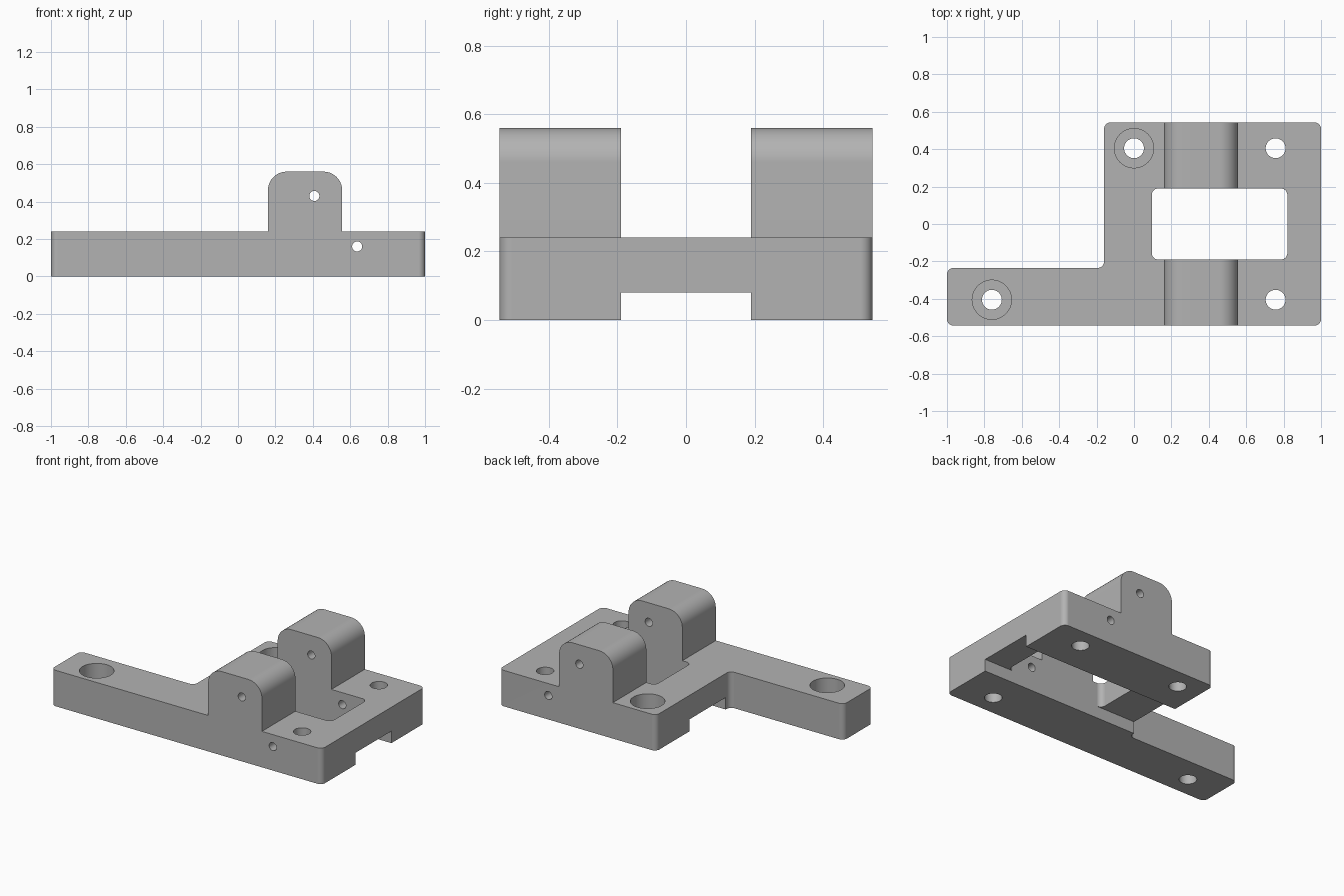
import bpy, bmesh, math
from mathutils import Vector

if "Cube" in bpy.data.objects:
    bpy.data.objects.remove(bpy.data.objects["Cube"])

HALF_Y = 0.543
STEPS = 10


def rounded(points):
    """Outline from (a, b, radius) corners, with each corner filleted."""
    out = []
    n = len(points)
    for i, (a, b, r) in enumerate(points):
        p = Vector((a, b))
        if r == 0:
            out.append(p)
            continue
        d0 = (Vector(points[i - 1][:2]) - p).normalized()
        d1 = (Vector(points[(i + 1) % n][:2]) - p).normalized()
        # all corners are square, so the arc centre is r along both edges
        c = p + (d0 + d1) * r
        for k in range(STEPS + 1):
            t = math.pi / 2 * k / STEPS
            out.append(c - d1 * r * math.cos(t) - d0 * r * math.sin(t))
    return out


def circle(a, b, r, n=48):
    return [Vector((a + r * math.cos(2 * math.pi * i / n),
                    b + r * math.sin(2 * math.pi * i / n))) for i in range(n)]


def prism(name, outline, axis, lo, hi):
    """Extrude a flat outline along z (plan) or y (side profile)."""
    def place(p, h):
        return (p.x, p.y, h) if axis == 'Z' else (p.x, h, p.y)
    bm = bmesh.new()
    low = [bm.verts.new(place(p, lo)) for p in outline]
    high = [bm.verts.new(place(p, hi)) for p in outline]
    bm.faces.new(low)
    bm.faces.new(high)
    n = len(outline)
    for i in range(n):
        j = (i + 1) % n
        bm.faces.new((low[i], low[j], high[j], high[i]))
    bmesh.ops.recalc_face_normals(bm, faces=bm.faces)
    mesh = bpy.data.meshes.new(name)
    bm.to_mesh(mesh)
    bm.free()
    obj = bpy.data.objects.new(name, mesh)
    bpy.context.collection.objects.link(obj)
    return obj


def combine(obj, tool, operation='DIFFERENCE'):
    mod = obj.modifiers.new("boolean", 'BOOLEAN')
    mod.operation = operation
    mod.solver = 'EXACT'
    mod.object = tool
    bpy.context.view_layer.objects.active = obj
    bpy.ops.object.modifier_apply(modifier=mod.name)
    bpy.data.objects.remove(tool)


# Plate with an arm, as an L-shaped plan
R = 0.035
bracket = prism("mounting_bracket", rounded([
    (-1, -HALF_Y, R), (1, -HALF_Y, R), (1, HALF_Y, R),
    (-0.16, HALF_Y, R), (-0.16, -0.235, R), (-1, -0.235, R)]), 'Z', -0.1, 0.9)

# Side profile: flat plate with a round-topped lug
profile = prism("side_profile", rounded([
    (-1.2, 0, 0), (1.2, 0, 0), (1.2, 0.24, 0), (0.557, 0.24, 0),
    (0.557, 0.56, 0.1), (0.16, 0.56, 0.1), (0.16, 0.24, 0), (-1.2, 0.24, 0)]),
    'Y', -0.8, 0.8)
combine(bracket, profile, 'INTERSECT')

# Window, which also splits the lug in two
window = prism("window_cutter", rounded([
    (0.095, -0.19, R), (0.82, -0.19, R), (0.82, 0.19, R), (0.095, 0.19, R)]),
    'Z', -0.3, 1)
combine(bracket, window)

# Channel under the plate
channel = prism("channel_cutter", rounded([
    (-0.6, -0.19, 0), (1.2, -0.19, 0), (1.2, 0.19, 0), (-0.6, 0.19, 0)]),
    'Z', -0.2, 0.08)
combine(bracket, channel)

# Vertical screw holes, two of them counterbored
for x, y, bored in [(-0.76, -0.405, True), (0, 0.405, True),
                    (0.757, -0.405, False), (0.757, 0.405, False)]:
    combine(bracket, prism("screw_hole", circle(x, y, 0.053), 'Z', -0.2, 0.5))
    if bored:
        combine(bracket, prism("counterbore", circle(x, y, 0.105), 'Z', 0.11, 0.5))

# Cross pin holes through both sides
for x, z in [(0.408, 0.43), (0.637, 0.16)]:
    combine(bracket, prism("pin_hole", circle(x, z, 0.027, 32), 'Y', -0.9, 0.9))

# Finish
grey = bpy.data.materials.new("grey")
grey.diffuse_color = (0.45, 0.45, 0.45, 1)
grey.use_nodes = True
grey.node_tree.nodes["Principled BSDF"].inputs["Base Color"].default_value = grey.diffuse_color
bracket.data.materials.clear()
bracket.data.materials.append(grey)
bpy.ops.object.select_all(action='DESELECT')
bracket.select_set(True)
bpy.context.view_layer.objects.active = bracket
bpy.ops.object.shade_smooth_by_angle(angle=math.radians(30))
normals = bracket.modifiers.new("even_normals", 'WEIGHTED_NORMAL')
normals.keep_sharp = True
